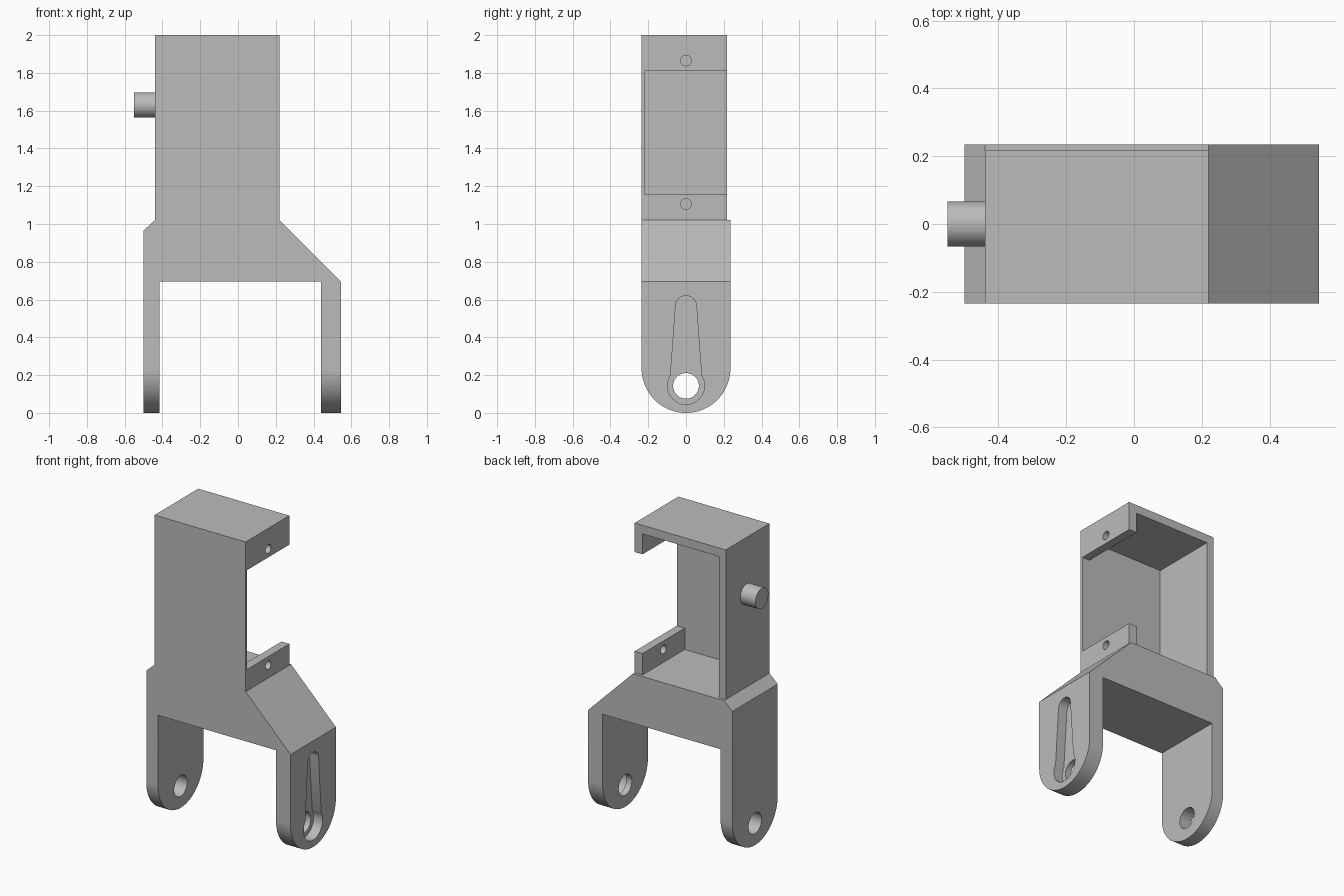
import bpy, bmesh, math
from mathutils import Vector

cube = bpy.data.objects.get("Cube")
if cube:
    bpy.data.objects.remove(cube, do_unlink=True)

GREY = (0.5, 0.5, 0.5, 1)
mat = bpy.data.materials.new("plain grey")
mat.use_nodes = True
mat.diffuse_color = GREY
mat.node_tree.nodes["Principled BSDF"].inputs["Base Color"].default_value = GREY


def prism(name, outline, axis, lo, hi):
    """Extrude a closed outline along x (points are y, z) or y (points are x, z)."""
    bm = bmesh.new()
    place = (lambda a, b: (lo, a, b)) if axis == "x" else (lambda a, b: (a, lo, b))
    face = bm.faces.new([bm.verts.new(place(a, b)) for a, b in outline])
    step = Vector((hi - lo, 0, 0)) if axis == "x" else Vector((0, hi - lo, 0))
    new = bmesh.ops.extrude_face_region(bm, geom=[face])["geom"]
    bmesh.ops.translate(bm, vec=step, verts=[v for v in new if isinstance(v, bmesh.types.BMVert)])
    bmesh.ops.recalc_face_normals(bm, faces=bm.faces)
    mesh = bpy.data.meshes.new(name)
    bm.to_mesh(mesh)
    bm.free()
    mesh.materials.append(mat)
    ob = bpy.data.objects.new(name, mesh)
    bpy.context.collection.objects.link(ob)
    return ob


def box(name, x, y, z):
    return prism(name, [(x[0], z[0]), (x[1], z[0]), (x[1], z[1]), (x[0], z[1])], "y", *y)


def arc(z, r, start, end, n=32):
    """Arc points about (0, z), angles in degrees."""
    angles = [math.radians(start + (end - start) * i / n) for i in range(n + 1)]
    return [(r * math.cos(t), z + r * math.sin(t)) for t in angles]


def rod(name, z, r, lo, hi):
    return prism(name, arc(z, r, 0, 360, 48)[:-1], "x", lo, hi)


def boolean(ob, cutter, operation="DIFFERENCE"):
    """Apply one boolean and discard its cutter."""
    bpy.context.view_layer.objects.active = ob
    mod = ob.modifiers.new("cut", "BOOLEAN")
    mod.object, mod.operation, mod.solver = cutter, operation, "EXACT"
    bpy.ops.object.modifier_apply(modifier=mod.name)
    bpy.data.objects.remove(cutter, do_unlink=True)


HALF = 0.235      # half depth and radius of the leg ends
DECK = 1.02       # joint between fork and housing
HOLE_Z = 0.143    # pivot height

# Fork: front silhouette with both legs, rounded at the feet
fork = prism("fork", [(-0.5, 0), (-0.5, 0.965), (-0.44, DECK), (0.22, DECK), (0.545, 0.695),
                      (0.545, 0), (0.44, 0), (0.44, 0.695), (-0.415, 0.695), (-0.415, 0)],
             "y", -HALF - 0.1, HALF + 0.1)
rounded = arc(HALF, HALF, 180, 360, 48) + [(HALF, 1.2), (-HALF, 1.2)]
boolean(fork, prism("foot_rounding", rounded, "x", -1, 1), "INTERSECT")

# Pivot holes, and the keyhole-shaped recess outside the left leg
boolean(fork, rod("pivot_cutter", HOLE_Z, 0.068, -1, 1))
lean = 5
keyhole = arc(0.565, 0.055, lean, 180 - lean) + arc(HOLE_Z, 0.098, 147, 393)
boolean(fork, prism("recess_cutter", keyhole, "x", 0.48, 0.7))

# Housing: box open at the back, with a window in its left wall
housing = box("housing", (-0.44, 0.22), (-HALF, 0.217), (DECK, 2))
boolean(housing, box("cavity_cutter", (-0.39, 0.163), (-0.22, 0.5), (0.9, 1.944)))
boolean(housing, box("window_cutter", (0.1, 0.5), (-0.22, 0.5), (1.16, 1.81)))
for z in (1.105, 1.865):
    boolean(housing, rod("screw_cutter", z, 0.028, 0.1, 0.5))

# Peg on the right wall
peg = rod("peg", 1.63, 0.067, -0.55, -0.43)

for ob in (fork, housing, peg):
    bpy.ops.object.select_all(action="DESELECT")
    ob.select_set(True)
    bpy.context.view_layer.objects.active = ob
    bpy.ops.object.shade_smooth_by_angle(angle=math.radians(30))
